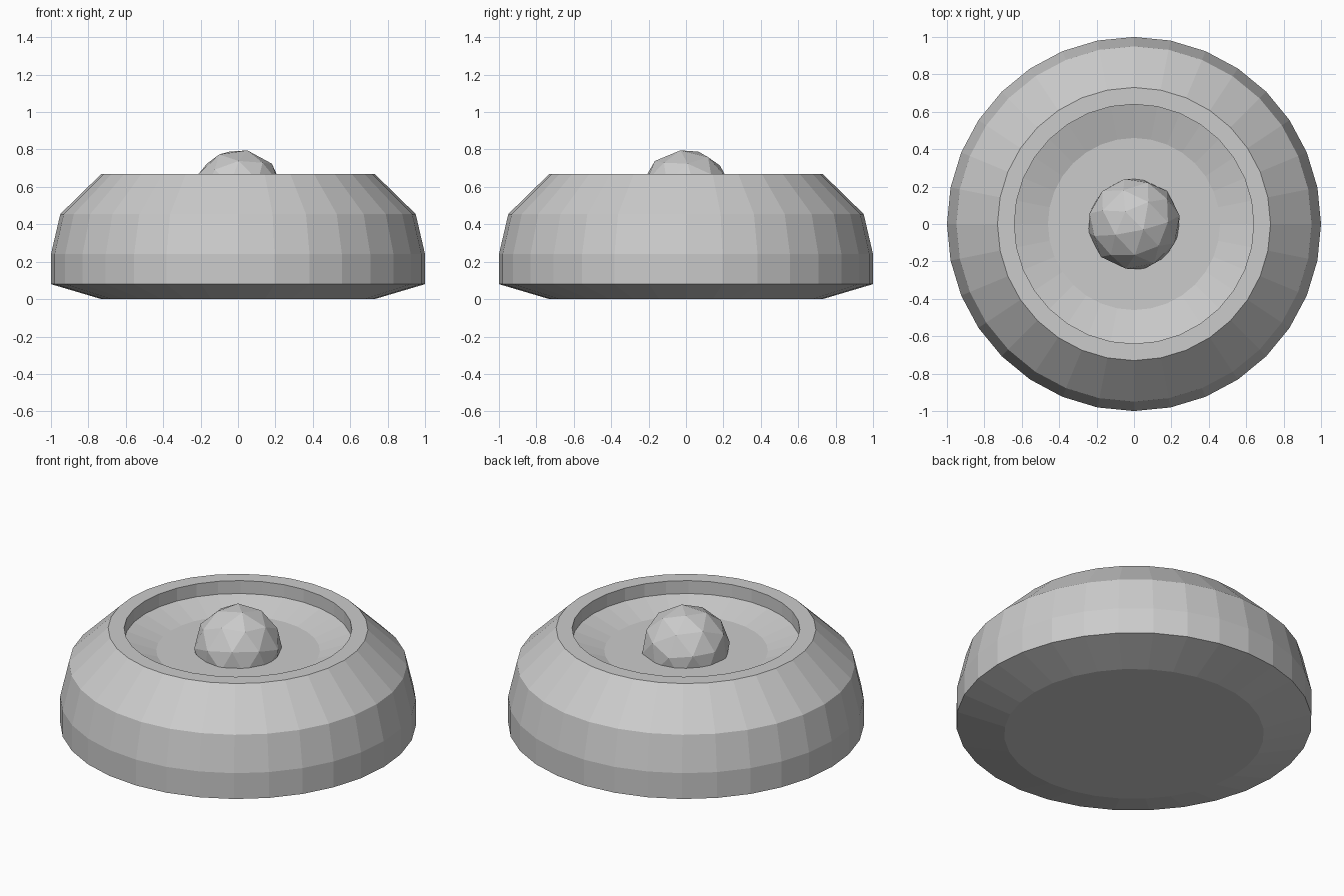
import bpy, bmesh, math
from mathutils import Vector, Matrix

if "Cube" in bpy.data.objects:
    bpy.data.objects.remove(bpy.data.objects["Cube"])

SIDES = 32


def finish(bm, name):
    bmesh.ops.recalc_face_normals(bm, faces=bm.faces)
    mesh = bpy.data.meshes.new(name)
    bm.to_mesh(mesh)
    bm.free()
    obj = bpy.data.objects.new(name, mesh)
    bpy.context.collection.objects.link(obj)
    return obj


def lathe(name, profile):
    bm = bmesh.new()
    rings = [[bm.verts.new((r * math.cos(math.tau * i / SIDES),
                            r * math.sin(math.tau * i / SIDES), z))
              for i in range(SIDES)] for r, z in profile]
    for a, b in zip(rings, rings[1:]):
        for i in range(SIDES):
            j = (i + 1) % SIDES
            bm.faces.new((a[i], a[j], b[j], b[i]))
    bm.faces.new(rings[0])
    bm.faces.new(rings[-1])
    return finish(bm, name)


def frame(a, b):
    x = a.normalized()
    z = x.cross(b).normalized()
    return Matrix((x, z.cross(x), z)).transposed()


# Faceted round body with a dished top
lathe("dished_body", [(0.73, 0), (1, 0.08), (1, 0.24), (0.95, 0.455), (0.73, 0.67),
                      (0.64, 0.67), (0.64, 0.59), (0.46, 0.535)])

# Low-poly ball resting in the dish, turned off-axis
bm = bmesh.new()
bmesh.ops.create_icosphere(bm, subdivisions=2, radius=0.25)
corner = next(v for v in bm.verts if len(v.link_edges) == 5)
mid = corner.link_edges[0].other_vert(corner)
turn = frame(Vector((0.05, -0.03, 0.243)), Vector((-0.05, 0.07, 0.235))) @ \
    frame(mid.co, corner.co).transposed()
bmesh.ops.transform(bm, matrix=turn.to_4x4(), verts=bm.verts)
ball = finish(bm, "centre_ball")
ball.location.z = 0.552
